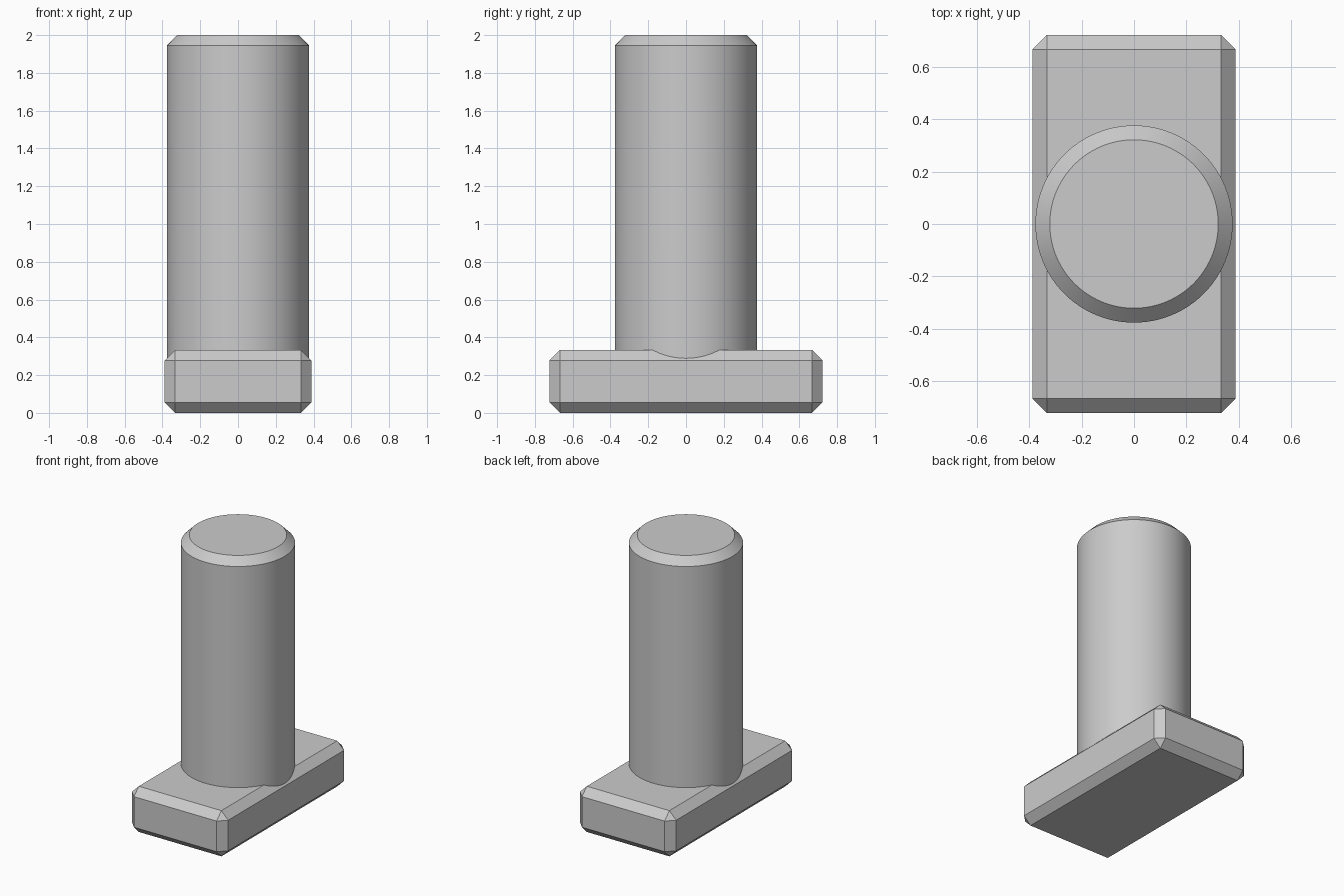
import bpy, bmesh, math

if "Cube" in bpy.data.objects:
    bpy.data.objects.remove(bpy.data.objects["Cube"])

CHAMFER = 0.055
steel = bpy.data.materials.new("grey_steel")
steel.diffuse_color = (0.6, 0.6, 0.6, 1)
steel.use_nodes = True
steel.node_tree.nodes["Principled BSDF"].inputs["Base Color"].default_value = steel.diffuse_color


def add_part(name, bm):
    mesh = bpy.data.meshes.new(name)
    bm.to_mesh(mesh)
    bm.free()
    mesh.materials.append(steel)
    obj = bpy.data.objects.new(name, mesh)
    bpy.context.collection.objects.link(obj)
    return obj


def chamfer(bm, edges):
    bmesh.ops.bevel(bm, geom=edges, offset=CHAMFER, segments=1,
                    affect='EDGES', clamp_overlap=True)


# Rectangular head, chamfered on every edge
bm = bmesh.new()
bmesh.ops.create_cube(bm, size=1)
bmesh.ops.scale(bm, vec=(0.776, 1.444, 0.333), verts=bm.verts)
bmesh.ops.translate(bm, vec=(0, 0, 0.1665), verts=bm.verts)
chamfer(bm, bm.edges[:])
head = add_part("bolt_head", bm)

# Round shank rising from the head, chamfered at the top rim
BOTTOM, TOP, RADIUS = 0.15, 2.0, 0.377
bm = bmesh.new()
bmesh.ops.create_cone(bm, cap_ends=True, segments=96, radius1=RADIUS,
                      radius2=RADIUS, depth=TOP - BOTTOM)
bmesh.ops.translate(bm, vec=(0, 0, (TOP + BOTTOM) / 2), verts=bm.verts)
chamfer(bm, [e for e in bm.edges if all(v.co.z > TOP - 0.01 for v in e.verts)])
shank = add_part("bolt_shank", bm)

# Fuse the shank into the head
union = head.modifiers.new("join_shank", 'BOOLEAN')
union.operation = 'UNION'
union.solver = 'EXACT'
union.object = shank
bpy.context.view_layer.objects.active = head
head.select_set(True)
bpy.ops.object.modifier_apply(modifier=union.name)
bpy.data.objects.remove(shank)
head.name = "t_bolt"

# Smooth the round side, keep chamfers sharp
bpy.ops.object.shade_smooth_by_angle(angle=math.radians(25))
